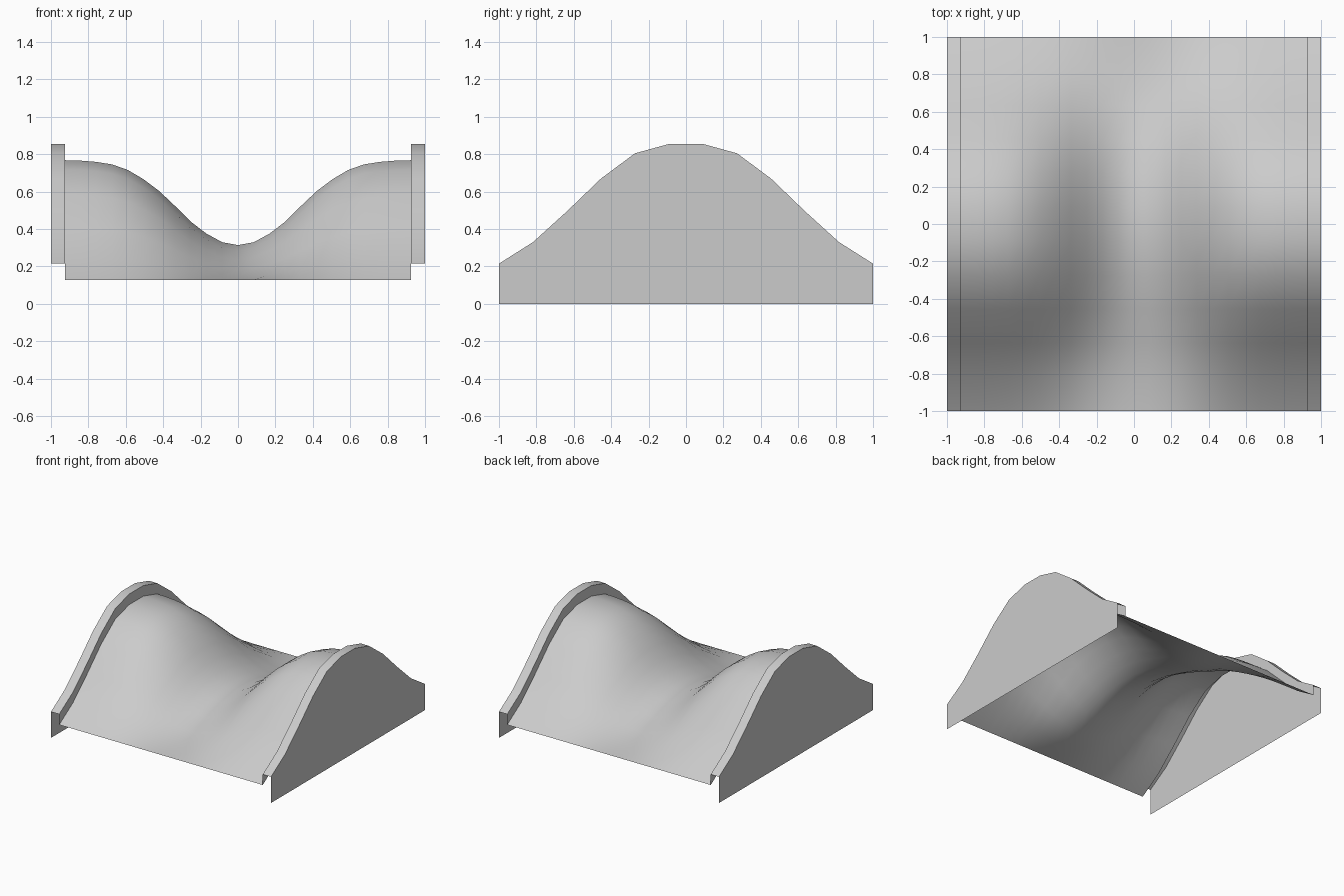
import bpy, bmesh, math

cube = bpy.data.objects.get("Cube")
if cube:
    bpy.data.objects.remove(cube, do_unlink=True)

grey = bpy.data.materials.new("plain grey")
grey.use_nodes = True
colour = (0.6, 0.6, 0.6, 1)
grey.diffuse_color = colour
grey.node_tree.nodes["Principled BSDF"].inputs["Base Color"].default_value = colour

HALF_WIDTH, INNER, DROP = 1.0, 0.925, 0.087

# Rim height along the depth, and the rise of the saddle from middle to side
half_rim = [0.215, 0.33, 0.495, 0.67, 0.805, 0.855]
rim = half_rim + half_rim[::-1]
depth = [-1 + 2 * i / (len(rim) - 1) for i in range(len(rim))]
half_rise = [0, 0.034, 0.135, 0.275, 0.46, 0.635, 0.775, 0.885, 0.95, 0.98, 0.995, 1]
rise = half_rise[:0:-1] + half_rise


def loft(name, rows):
    """Skin a sheet through rows of points of equal length."""
    bm = bmesh.new()
    grid = [[bm.verts.new(p) for p in row] for row in rows]
    for a, b in zip(grid, grid[1:]):
        for i in range(len(a) - 1):
            bm.faces.new((a[i], b[i], b[i + 1], a[i + 1]))
    mesh = bpy.data.meshes.new(name)
    bm.to_mesh(mesh)
    bm.free()
    mesh.materials.append(grey)
    obj = bpy.data.objects.new(name, mesh)
    bpy.context.collection.objects.link(obj)
    bpy.ops.object.select_all(action='DESELECT')
    obj.select_set(True)
    bpy.context.view_layer.objects.active = obj
    bpy.ops.object.shade_smooth_by_angle(angle=math.radians(35))
    return obj


def saddle_height(s, y, z):
    """Blend the low middle arch into the high side arch."""
    side = z - DROP
    end = rim[0] - DROP
    middle = end + 0.19 * (1 + math.cos(math.pi * y)) / 2
    return middle + (side - middle) * s


# Curved saddle sheet between the two side walls
columns = len(rise) - 1
loft("saddle_sheet", [
    [(INNER * (2 * i / columns - 1), y, saddle_height(s, y, z))
     for y, z in zip(depth, rim)]
    for i, s in enumerate(rise)])


# Side walls: outer panel, narrow top rim and short inner lip
def side_wall(name, side):
    rows = [[(side * HALF_WIDTH, y, 0) for y in depth],
            [(side * HALF_WIDTH, y, z) for y, z in zip(depth, rim)],
            [(side * INNER, y, z) for y, z in zip(depth, rim)],
            [(side * INNER, y, z - DROP) for y, z in zip(depth, rim)]]
    return loft(name, rows if side < 0 else rows[::-1])


side_wall("left_wall", 1)
side_wall("right_wall", -1)
